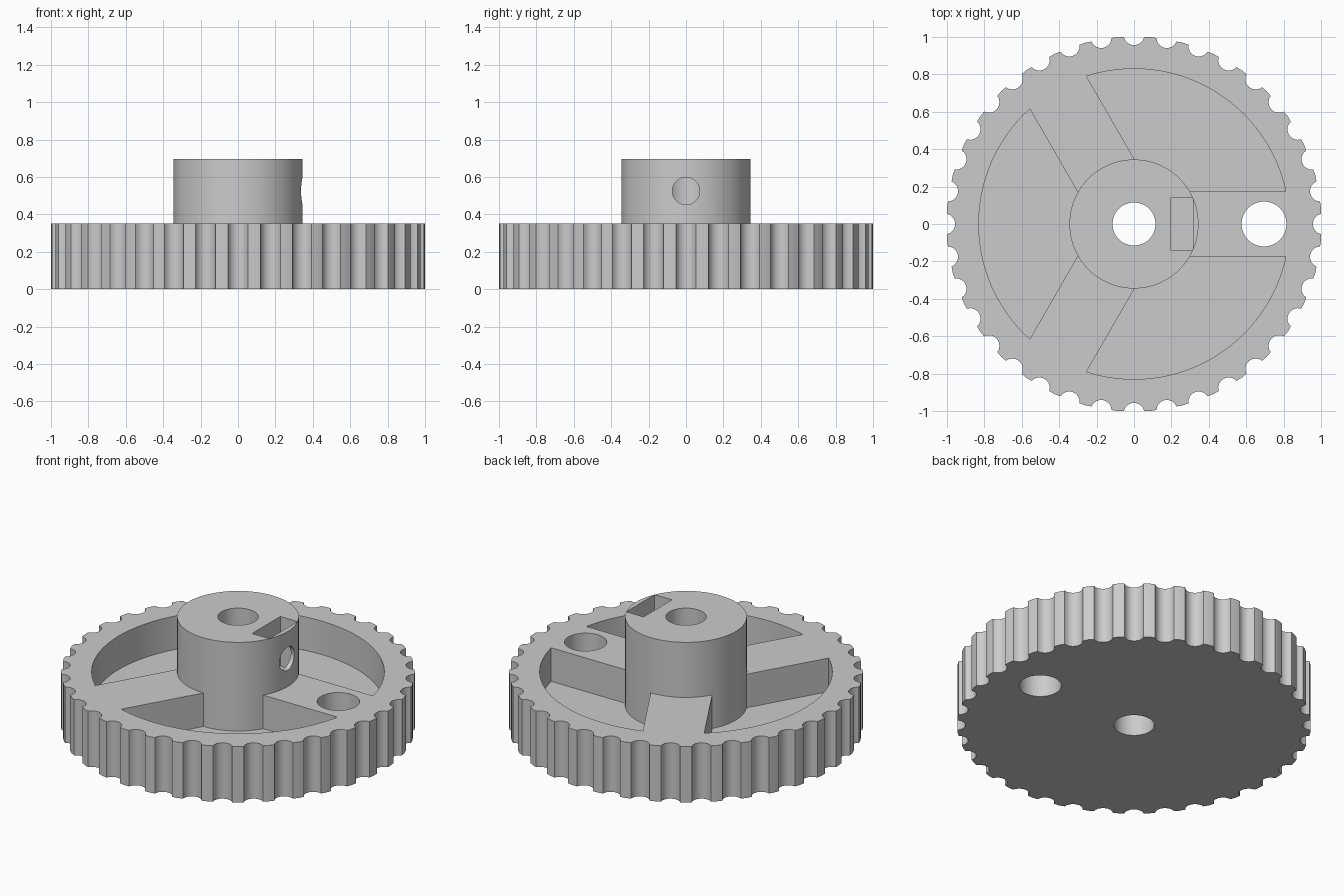
import bpy, bmesh
from math import sin, cos, asin, radians, pi
from mathutils import Matrix, Vector

if "Cube" in bpy.data.objects:
    bpy.data.objects.remove(bpy.data.objects["Cube"])

TEETH = 36
RIM_H, HUB_TOP, FLOOR = 0.35, 0.695, 0.14
HUB_R, POCKET_R, SPOKE_HALF = 0.345, 0.83, 0.175

grey = bpy.data.materials.new("light_grey")
grey.use_nodes = True
grey.diffuse_color = (0.6, 0.6, 0.6, 1)
grey.node_tree.nodes["Principled BSDF"].inputs["Base Color"].default_value = (0.6, 0.6, 0.6, 1)


def prism(name, outline, z0, z1):
    """Extrude a flat outline from z0 to z1."""
    bm = bmesh.new()
    face = bm.faces.new([bm.verts.new((x, y, z0)) for x, y in outline])
    top = bmesh.ops.extrude_face_region(bm, geom=[face])["geom"]
    bmesh.ops.translate(bm, vec=(0, 0, z1 - z0),
                        verts=[v for v in top if isinstance(v, bmesh.types.BMVert)])
    bmesh.ops.recalc_face_normals(bm, faces=bm.faces)
    mesh = bpy.data.meshes.new(name)
    bm.to_mesh(mesh)
    bm.free()
    mesh.materials.append(grey)
    obj = bpy.data.objects.new(name, mesh)
    bpy.context.collection.objects.link(obj)
    return obj


def circle(r, cx=0, n=64):
    return [(cx + r * cos(2 * pi * i / n), r * sin(2 * pi * i / n)) for i in range(n)]


def combine(target, tool, operation):
    """Apply a boolean and discard the tool."""
    mod = target.modifiers.new("combine", "BOOLEAN")
    mod.operation, mod.solver, mod.object = operation, "EXACT", tool
    bpy.context.view_layer.objects.active = target
    bpy.ops.object.modifier_apply(modifier=mod.name)
    bpy.data.objects.remove(tool)


# Toothed rim: each pitch is a round groove followed by a blunt tip
groove_r, groove_x, steps = 0.056, 1.012, 8
half = pi / 2 - asin((groove_x - 1) / groove_r)
groove = [Vector((groove_x - groove_r * cos(a), groove_r * sin(a)))
          for a in (half * (2 * i / steps - 1) * 1.0 for i in range(steps + 1))]
pitch = 2 * pi / TEETH
tip = Vector((1, sin(pitch / 2) / cos(pitch / 2)))
outline = []
for i in range(TEETH):
    turn = Matrix.Rotation(pitch * i, 2)
    outline += [tuple(turn @ p) for p in groove + [tip]]
pulley = prism("toothed_pulley", outline, 0, RIM_H)

# Three pockets leave three spokes over a thin web
edge = asin(SPOKE_HALF / POCKET_R)
for k in range(3):
    start = radians(120 * k)
    mid = start + radians(60)
    apex = SPOKE_HALF / sin(radians(60))
    span = radians(120) - 2 * edge
    shape = [(apex * cos(mid), apex * sin(mid))]
    shape += [(POCKET_R * cos(start + edge + span * i / 32),
               POCKET_R * sin(start + edge + span * i / 32)) for i in range(33)]
    combine(pulley, prism("pocket_cutter", shape, FLOOR, 1), "DIFFERENCE")

# Raised hub
combine(pulley, prism("hub", circle(HUB_R, n=96), 0.07, HUB_TOP), "UNION")

# Shaft bore and the hole through one spoke
combine(pulley, prism("bore_cutter", circle(0.115), -1, 1), "DIFFERENCE")
combine(pulley, prism("spoke_hole_cutter", circle(0.12, 0.695), -1, 1), "DIFFERENCE")

# Nut slot in the hub
slot = [(0.195, -0.14), (0.315, -0.14), (0.315, 0.14), (0.195, 0.14)]
combine(pulley, prism("slot_cutter", slot, 0.385, 1), "DIFFERENCE")

# Set screw hole from the hub side to the bore
screw = prism("screw_cutter", circle(0.073, n=48), 0.05, 0.5)
screw.data.transform(Matrix.Translation((0, 0, 0.525)) @ Matrix.Rotation(pi / 2, 4, "Y"))
combine(pulley, screw, "DIFFERENCE")

# Smooth round walls, sharp corners
bpy.ops.object.select_all(action="DESELECT")
pulley.select_set(True)
bpy.context.view_layer.objects.active = pulley
bpy.ops.object.shade_smooth_by_angle(angle=radians(25))
